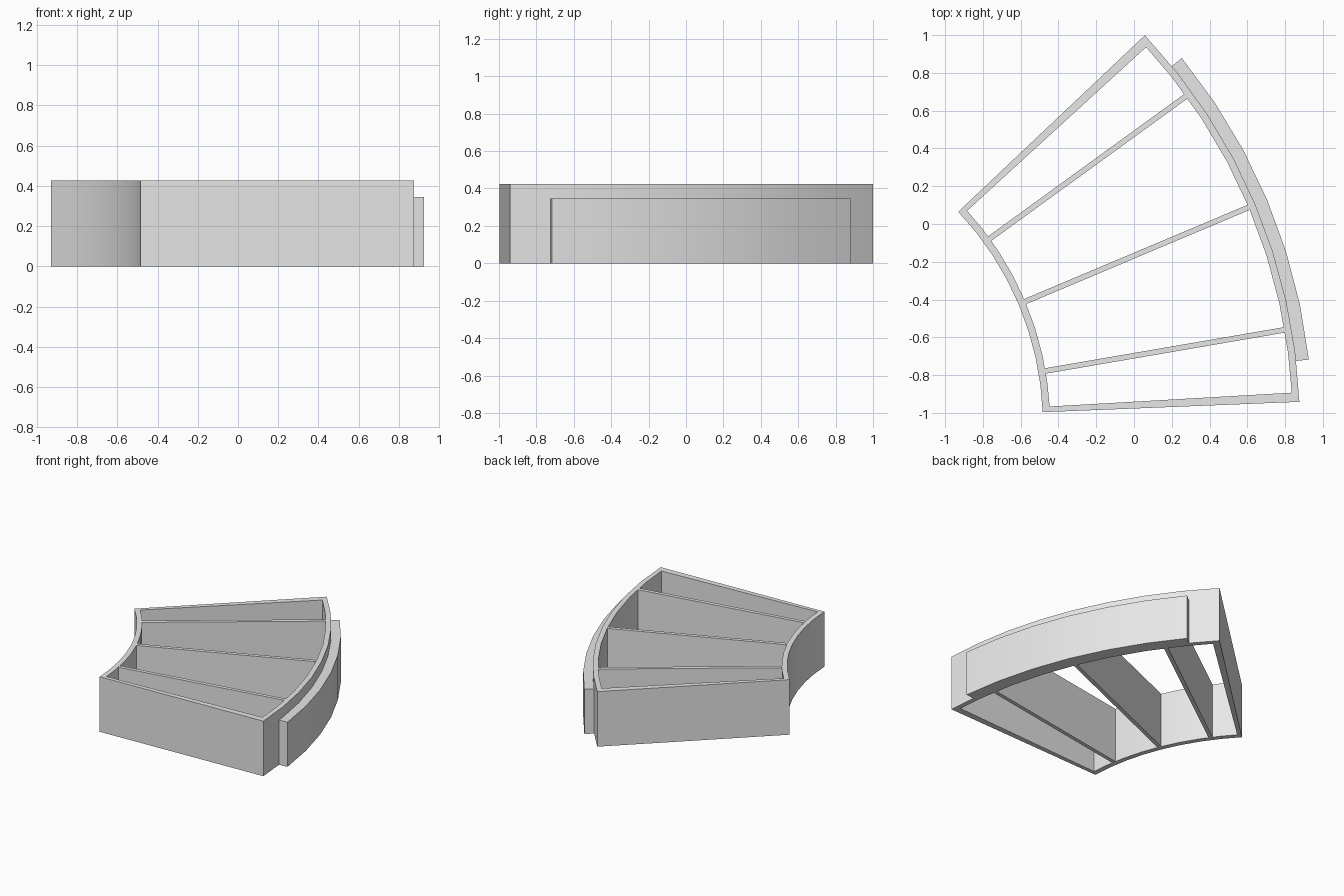
import bpy
from math import cos, sin, radians

cube = bpy.data.objects.get("Cube")
if cube:
    bpy.data.objects.remove(cube, do_unlink=True)

# Shared arc layout
CX, CY = -2.122, -1.062
R_IN, R_OUT, WALL = 1.64, 3.0, 0.038
A0, A1 = 2.3, 43.4
MID = (A0 + A1) / 2
END = 0.97          # angular width of each end wall
HEIGHT = 0.425

grey = bpy.data.materials.new("plain grey")
grey.use_nodes = True
grey.diffuse_color = (0.8, 0.8, 0.8, 1)
grey.node_tree.nodes["Principled BSDF"].inputs["Base Color"].default_value = (0.8, 0.8, 0.8, 1)


def polar(r, a):
    return CX + r * cos(radians(a)), CY + r * sin(radians(a))


def spread(a, b, n):
    return [a + (b - a) * i / n for i in range(n + 1)]


def arc(r, angles):
    return [polar(r, a) for a in angles]


def finish(name, verts, faces):
    mesh = bpy.data.meshes.new(name)
    mesh.from_pydata(verts, [], faces)
    mesh.materials.append(grey)
    obj = bpy.data.objects.new(name, mesh)
    bpy.context.collection.objects.link(obj)
    bpy.ops.object.select_all(action='DESELECT')
    obj.select_set(True)
    bpy.context.view_layer.objects.active = obj
    bpy.ops.object.shade_smooth_by_angle(angle=radians(30))
    return obj


def band(name, inner, outer, height, closed=False):
    """Extruded strip between two matching paths, counter-clockwise."""
    n = len(inner)
    verts = [(x, y, z) for path in (inner, outer) for z in (0, height) for x, y in path]
    ib, it, ob, ot = 0, n, 2 * n, 3 * n
    faces = []
    for i in range(n if closed else n - 1):
        j = (i + 1) % n
        faces += [(it + i, ot + i, ot + j, it + j),
                  (ib + i, ib + j, ob + j, ob + i),
                  (ob + i, ob + j, ot + j, ot + i),
                  (ib + j, ib + i, it + i, it + j)]
    if not closed:
        e = n - 1
        faces += [(ib, ob, ot, it), (ob + e, ib + e, it + e, ot + e)]
    return finish(name, verts, faces)


# Open curved frame: one closed ring of outer wall, inner wall and both ends
full = spread(A0, A1, 8)
inset = [A0 + END] + full[1:-1] + [A1 - END]
outline = arc(R_OUT, full) + arc(R_IN, full[::-1])
opening = arc(R_OUT - WALL, inset) + arc(R_IN + WALL, inset[::-1])
band("curved_frame", opening, outline, HEIGHT, closed=True)

# Radial dividers
for name, offset in (("front_divider", -13.1), ("middle_divider", 0), ("back_divider", 13.1)):
    a = MID + offset
    nx, ny = -sin(radians(a)) * 0.0145, cos(radians(a)) * 0.0145
    ends = arc(R_IN + WALL - 0.01, [a]) + arc(R_OUT - WALL + 0.003, [a])
    left = [(x + nx, y + ny) for x, y in ends]
    right = [(x - nx, y - ny) for x, y in ends]
    band(name, left, right, HEIGHT - 0.0005)

# Lower raised strip on the outer face
strip = spread(MID - 16.4, MID + 16.4, 6)
band("outer_strip", arc(R_OUT - 0.008, strip), arc(3.067, strip), 0.345)
